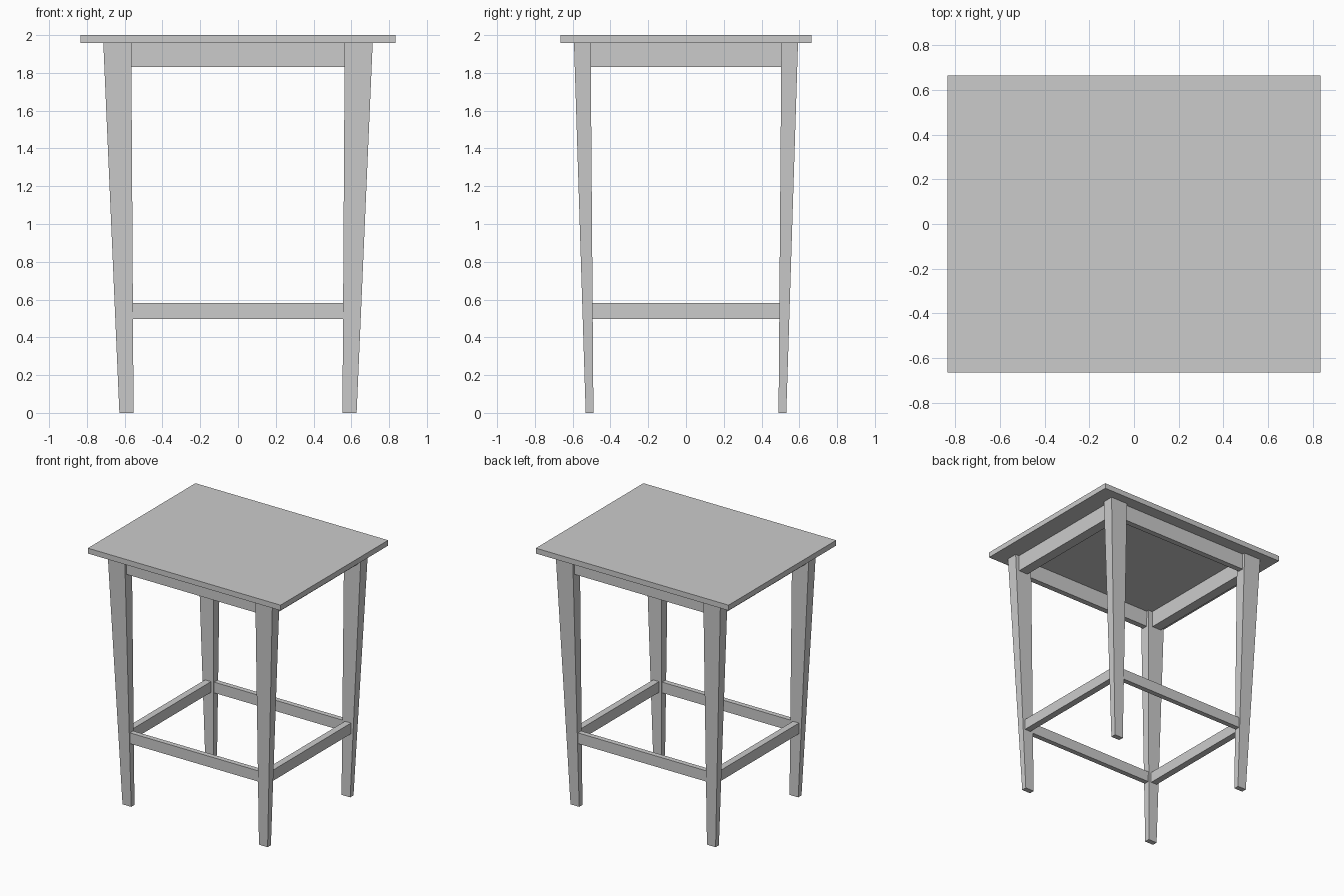
import bpy

if "Cube" in bpy.data.objects:
    bpy.data.objects.remove(bpy.data.objects["Cube"])

# corner order: bottom ring then top ring
FACES = [(3, 2, 1, 0), (4, 5, 6, 7), (0, 1, 5, 4), (1, 2, 6, 5), (2, 3, 7, 6), (3, 0, 4, 7)]


def add_prism(name, bottom, top):
    """Six-sided solid between two rectangles given as (x0, x1, y0, y1, z)."""
    verts = []
    for x0, x1, y0, y1, z in (bottom, top):
        x0, x1 = sorted((x0, x1))
        y0, y1 = sorted((y0, y1))
        verts += [(x0, y0, z), (x1, y0, z), (x1, y1, z), (x0, y1, z)]
    mesh = bpy.data.meshes.new(name)
    mesh.from_pydata(verts, [], FACES)
    obj = bpy.data.objects.new(name, mesh)
    bpy.context.collection.objects.link(obj)
    return obj


def add_box(name, x0, x1, y0, y1, z0, z1):
    return add_prism(name, (x0, x1, y0, y1, z0), (x0, x1, y0, y1, z1))


# table top
add_box("table_top", -0.834, 0.834, -0.665, 0.665, 1.958, 2.0)

# four tapered, splayed legs
for sx, side in ((-1, "left"), (1, "right")):
    for sy, end in ((-1, "front"), (1, "back")):
        add_prism(f"{end}_{side}_leg",
                  (sx * 0.553, sx * 0.628, sy * 0.490, sy * 0.531, 0.0),
                  (sx * 0.565, sx * 0.713, sy * 0.505, sy * 0.593, 1.958))

# aprons under the top and stretchers between the legs:
# name, z range, half length in x and y, front/back depth range, side depth range
RAILS = [
    ("apron", 1.831, 1.958, 0.567, 0.507, (0.527, 0.571), (0.600, 0.680)),
    ("stretcher", 0.497, 0.581, 0.562, 0.498, (0.500, 0.540), (0.580, 0.632)),
]
for name, z0, z1, hx, hy, (y0, y1), (x0, x1) in RAILS:
    for s, end, side in ((-1, "front", "left"), (1, "back", "right")):
        add_box(f"{end}_{name}", -hx, hx, s * y0, s * y1, z0, z1)
        add_box(f"{side}_{name}", s * x0, s * x1, -hy, hy, z0, z1)
